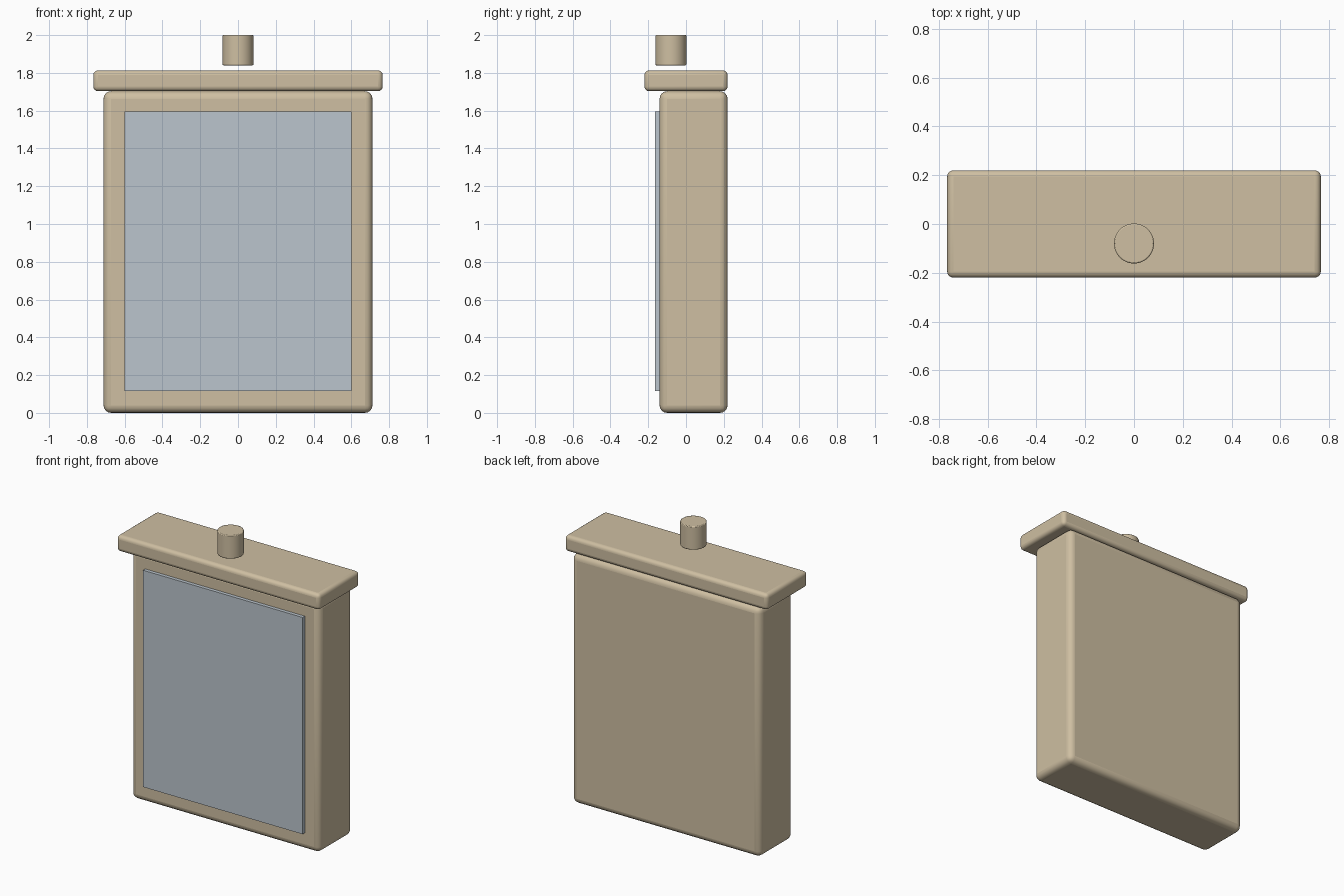
import bpy
import math

if "Cube" in bpy.data.objects:
    bpy.data.objects.remove(bpy.data.objects["Cube"])


def material(name, rgb):
    m = bpy.data.materials.new(name)
    m.diffuse_color = (*rgb, 1.0)
    m.use_nodes = True
    m.node_tree.nodes["Principled BSDF"].inputs["Base Color"].default_value = m.diffuse_color
    return m


beige = material("warm_beige", (0.62, 0.52, 0.36))
grey = material("pale_blue_grey", (0.50, 0.56, 0.61))


def finish(ob, name, mat, bevel, segments):
    ob.name = name
    ob.data.materials.append(mat)
    if bevel:
        mod = ob.modifiers.new("rounded_edges", 'BEVEL')
        mod.width = bevel
        mod.segments = segments
        mod.limit_method = 'ANGLE'
        mod.angle_limit = math.radians(40)
        bpy.ops.object.shade_smooth_by_angle(angle=math.radians(40))
    return ob


def box(name, lo, hi, mat, bevel=0.0, segments=4):
    centre = [(a + b) / 2 for a, b in zip(lo, hi)]
    bpy.ops.mesh.primitive_cube_add(size=1, location=centre)
    ob = bpy.context.object
    ob.scale = [b - a for a, b in zip(lo, hi)]
    bpy.ops.object.transform_apply(location=False, rotation=False, scale=True)
    return finish(ob, name, mat, bevel, segments)


# Rounded main case
box("body", (-0.712, -0.14, 0.0), (0.712, 0.22, 1.703), beige, 0.04)

# Overhanging lid
box("lid", (-0.766, -0.22, 1.703), (0.766, 0.22, 1.813), beige, 0.025)

# Flat front panel, standing slightly proud of the case
box("front_panel", (-0.602, -0.164, 0.117), (0.602, -0.13, 1.596), grey)

# Knob hovering just above the lid
bpy.ops.mesh.primitive_cylinder_add(vertices=48, radius=0.082, depth=0.16,
                                    location=(0, -0.08, 1.92))
finish(bpy.context.object, "knob", beige, 0.005, 2)
